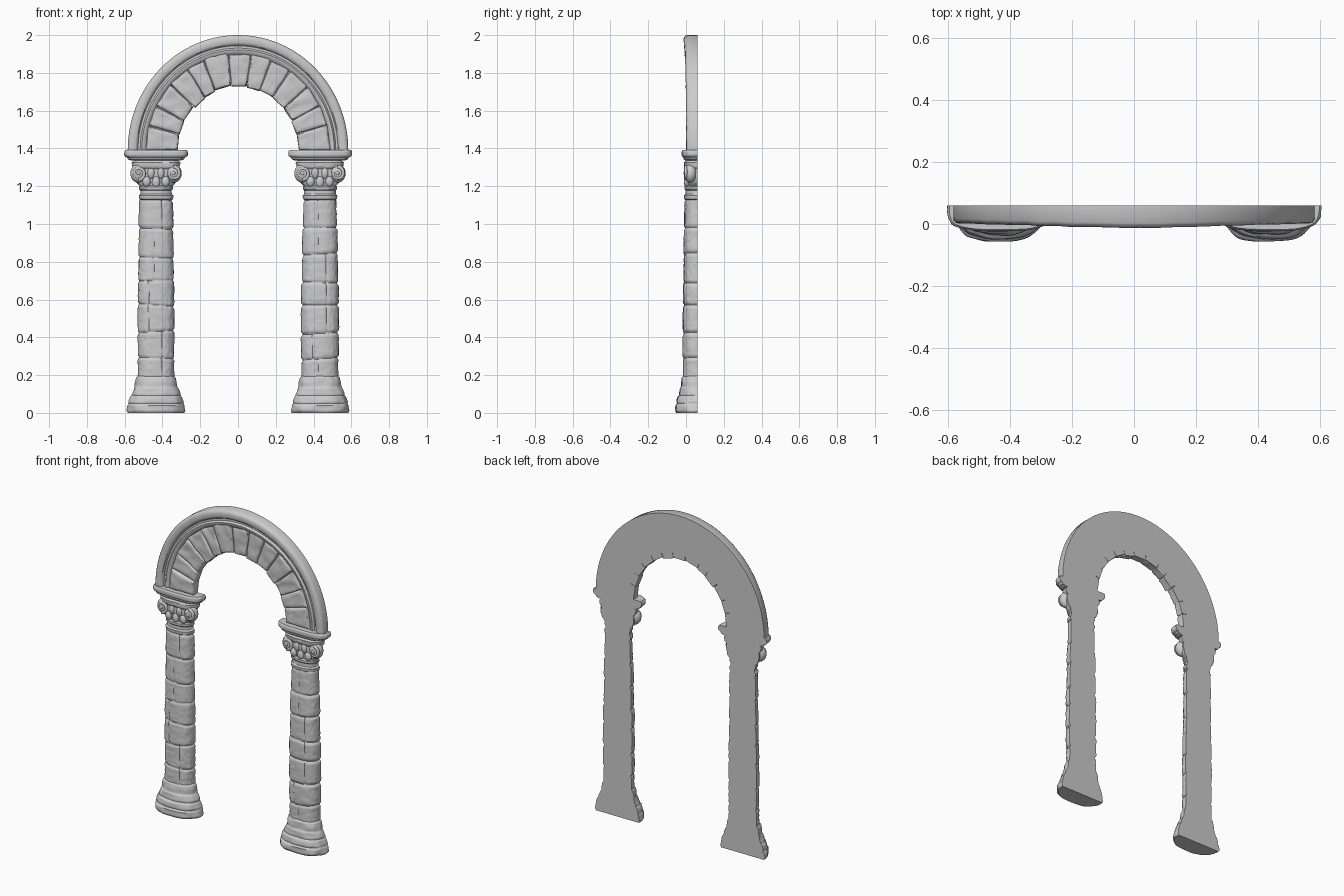
import bpy, bmesh, math, random
from mathutils import Vector, Matrix, noise

if "Cube" in bpy.data.objects:
    bpy.data.objects.remove(bpy.data.objects["Cube"])

random.seed(4)
BACK = 0.06          # flat rear plane
CZ, SX = 1.39, 0.957  # arch centre height, sideways squeeze


def finish(name, bm, angle=42):
    bmesh.ops.recalc_face_normals(bm, faces=bm.faces)
    me = bpy.data.meshes.new(name)
    bm.to_mesh(me)
    bm.free()
    me.shade_smooth()
    me.set_sharp_from_angle(angle=math.radians(angle))
    ob = bpy.data.objects.new(name, me)
    bpy.context.collection.objects.link(ob)
    return ob


def skin(bm, rows, caps=True):
    """Joins closed loops of points into a solid."""
    loops = [[bm.verts.new(p) for p in row] for row in rows]
    for a, b in zip(loops, loops[1:]):
        for i in range(len(a)):
            j = (i + 1) % len(a)
            bm.faces.new((a[i], a[j], b[j], b[i]))
    if caps:
        bm.faces.new(loops[0])
        bm.faces.new(loops[-1])


def half_round(name, cx, profile, power=0.8, sub=4, wear=0.02, shape=None, seg=48):
    """Half-column with a flat back from (z, half width, depth) points."""
    pts = []
    for a, b in zip(profile, profile[1:]):
        pts += [[a[k] + (b[k] - a[k]) * i / sub for k in range(3)] for i in range(sub)]
    pts.append(profile[-1])
    rows = []
    for z, rx, ry in pts:
        row = []
        for i in range(seg + 1):
            t = math.pi * i / seg
            c, s = math.cos(t), max(math.sin(t), 0)
            k = 1 + wear * noise.noise(Vector((cx * 20 + c * 2.5, s * 2.5, z * 22)))
            if shape:
                k += shape(z, t)
            x = math.copysign(abs(c) ** power, c) * rx * k
            row.append((cx + x, BACK - ry * k * s ** power, z))
        rows.append(row)
    bm = bmesh.new()
    skin(bm, rows)
    return finish(name, bm)


def masonry(joints):
    """Surface offsets for stone courses with sunken joints."""
    n = len(joints) - 1
    bulge = [random.uniform(-0.02, 0.04) for _ in range(n)]
    split = [random.choice((1.25, 1.6, 1.9)) for _ in range(n)]
    tilt = [random.uniform(-0.008, 0.008) for _ in joints]

    def shape(z, t):
        zs = [j + d * math.cos(t) for j, d in zip(joints, tilt)]
        c = min(max(sum(z > j for j in zs) - 1, 0), n - 1)
        near = min(abs(z - j) for j in zs)
        k = bulge[c] * min(1, near / 0.02) - 0.075 * math.exp(-(near / 0.007) ** 2)
        k -= 0.06 * math.exp(-((t - split[c] - 0.4 * (z - joints[c])) / 0.045) ** 2)
        return k + 0.02 * noise.noise(Vector((t * 5, z * 45, n)))
    return shape


def blob(bm, loc, size, seg=20):
    m = Matrix.Translation(loc) @ Matrix.Diagonal((*size, 1))
    bmesh.ops.create_uvsphere(bm, u_segments=seg, v_segments=12, radius=1, matrix=m)


def scroll(bm, cx, cy, cz, hand):
    """Spiral roll on the face of a volute."""
    rows = []
    for i in range(49):
        t = i / 48
        a = hand * (math.pi / 2 - t * 3.2 * math.pi)
        r, w = 0.034 - 0.026 * t, 0.010 - 0.004 * t
        row = []
        for k in range(8):
            b = k * math.pi / 4
            rr = r + w * math.cos(b)
            row.append((cx + rr * math.cos(a), cy - w * math.sin(b), cz + rr * math.sin(a)))
        rows.append(row)
    skin(bm, rows)


COURSES = {"left": [0.17, 0.29, 0.43, 0.57, 0.70, 0.82, 0.975, 1.13],
           "right": [0.17, 0.285, 0.42, 0.57, 0.69, 0.84, 0.98, 1.13]}

for side, sgn in (("left", -1), ("right", 1)):
    cx = 0.434 * sgn
    # flared, ringed base
    half_round(side + "_base", cx, [
        (0, 0.147, 0.112), (0.012, 0.153, 0.119), (0.04, 0.150, 0.118), (0.05, 0.144, 0.108),
        (0.058, 0.145, 0.109), (0.085, 0.136, 0.104), (0.093, 0.129, 0.095), (0.102, 0.129, 0.096),
        (0.13, 0.118, 0.092), (0.138, 0.113, 0.086), (0.165, 0.111, 0.085), (0.185, 0.105, 0.082),
        (0.195, 0.096, 0.074)], wear=0.05)
    # stone shaft
    half_round(side + "_shaft", cx, [(0.17, 0.097, 0.076), (0.65, 0.097, 0.074), (1.14, 0.086, 0.066)],
               sub=90, shape=masonry(COURSES[side]), seg=56)
    # neck rings
    half_round(side + "_neck", cx, [
        (1.125, 0.080, 0.060), (1.132, 0.090, 0.069), (1.15, 0.092, 0.071), (1.158, 0.084, 0.063),
        (1.178, 0.083, 0.062), (1.185, 0.090, 0.068), (1.197, 0.090, 0.068), (1.205, 0.082, 0.060)])
    # capital bell
    half_round(side + "_capital", cx, [
        (1.20, 0.085, 0.055), (1.22, 0.105, 0.058), (1.26, 0.115, 0.062), (1.29, 0.112, 0.060),
        (1.30, 0.122, 0.068), (1.325, 0.128, 0.070), (1.335, 0.118, 0.062), (1.355, 0.13, 0.066)],
        power=0.7, wear=0.05)
    # volutes with scrolls
    bm = bmesh.new()
    for h in (-1, 1):
        vx = cx + 0.093 * h
        blob(bm, (vx, 0.024, 1.268), (0.043, 0.034, 0.05))
        scroll(bm, vx, 0.0, 1.268, h)
        blob(bm, (vx, -0.004, 1.268), (0.011, 0.010, 0.011), 12)
    finish(side + "_volutes", bm, 60)
    # carved leaves between the volutes
    bm = bmesh.new()
    for dx, z, w, h in ((-0.05, 1.225, 0.022, 0.028), (0, 1.222, 0.022, 0.032), (0.05, 1.225, 0.022, 0.028),
                        (-0.026, 1.27, 0.02, 0.032), (0.026, 1.27, 0.02, 0.032), (0, 1.312, 0.032, 0.018)):
        blob(bm, (cx + dx, 0.006, z), (w, 0.017, h), 14)
    finish(side + "_leaves", bm, 60)
    # abacus slab
    half_round(side + "_abacus", cx, [
        (1.335, 0.130, 0.062), (1.343, 0.150, 0.072), (1.352, 0.153, 0.073), (1.356, 0.162, 0.078),
        (1.364, 0.168, 0.082), (1.383, 0.168, 0.082), (1.391, 0.162, 0.077)], power=0.55, wear=0.025)


def polar(r, a, y):
    return Vector((r * SX * math.cos(a), y, CZ + r * math.sin(a)))


# moulded outer rim with backing slab, leaning forward towards the crown
PROFILE = [(0.37, 0.06), (0.37, 0.03), (0.50, 0.03), (0.512, 0.018), (0.522, 0.010), (0.532, 0.009),
           (0.541, 0.020), (0.553, 0.020), (0.560, 0.006), (0.570, 0.002), (0.590, 0.001),
           (0.602, 0.005), (0.610, 0.016), (0.610, 0.06)]
rows = []
for i in range(97):
    a = math.pi * i / 96
    lean = 0.013 * max(0, math.sin(a)) ** 4
    rows.append([polar(r, a, y if y == BACK else y - lean + 0.002 * noise.noise(Vector((a * 9, r * 9, 0))))
                 for r, y in PROFILE])
bm = bmesh.new()
skin(bm, rows)
finish("arch_rim", bm)

# wedge stones
N = 13
cuts = [math.pi * (i + (random.uniform(-0.13, 0.13) if 0 < i < N else 0)) / N for i in range(N + 1)]
for i in range(N):
    gap = 0.003
    a0, a1 = cuts[i] + gap, cuts[i + 1] - gap
    r0 = 0.336 + random.uniform(-0.006, 0.009)
    r1 = 0.528 if i in (5, 7) else 0.512
    front = 0.008 + random.uniform(-0.003, 0.004) - (0.006 if i in (5, 7) else 0)
    skew = [random.uniform(-0.012, 0.012) for _ in range(2)]
    bm = bmesh.new()
    skin(bm, [[polar(r0, a0, y), polar(r0 + random.uniform(-0.004, 0.004), a1, y),
               polar(r1, a1 + skew[1] * 0.5, y), polar(r1, a0 + skew[0] * 0.5, y)] for y in (BACK, front)])
    soft = [e for e in bm.edges if any(v.co.y < BACK - 0.001 for v in e.verts)
            and all(v.co.y < BACK - 0.001 for v in e.verts)]
    bmesh.ops.bevel(bm, geom=soft, offset=0.013, segments=3, profile=0.5, affect='EDGES')
    bmesh.ops.subdivide_edges(bm, edges=bm.edges[:], cuts=7, use_grid_fill=True)
    for v in bm.verts:   # chipped surface
        if v.co.y < BACK - 0.001:
            p = v.co * 22 + Vector((i * 7, 0, 0))
            v.co.y += 0.005 * noise.noise(p) + 0.002 * noise.noise(p * 2.7)
            v.co.x += 0.003 * noise.noise(p + Vector((0, 9, 0)))
            v.co.z += 0.003 * noise.noise(p + Vector((0, 0, 9)))
    finish("arch_stone_%02d" % (i + 1), bm, 50)
